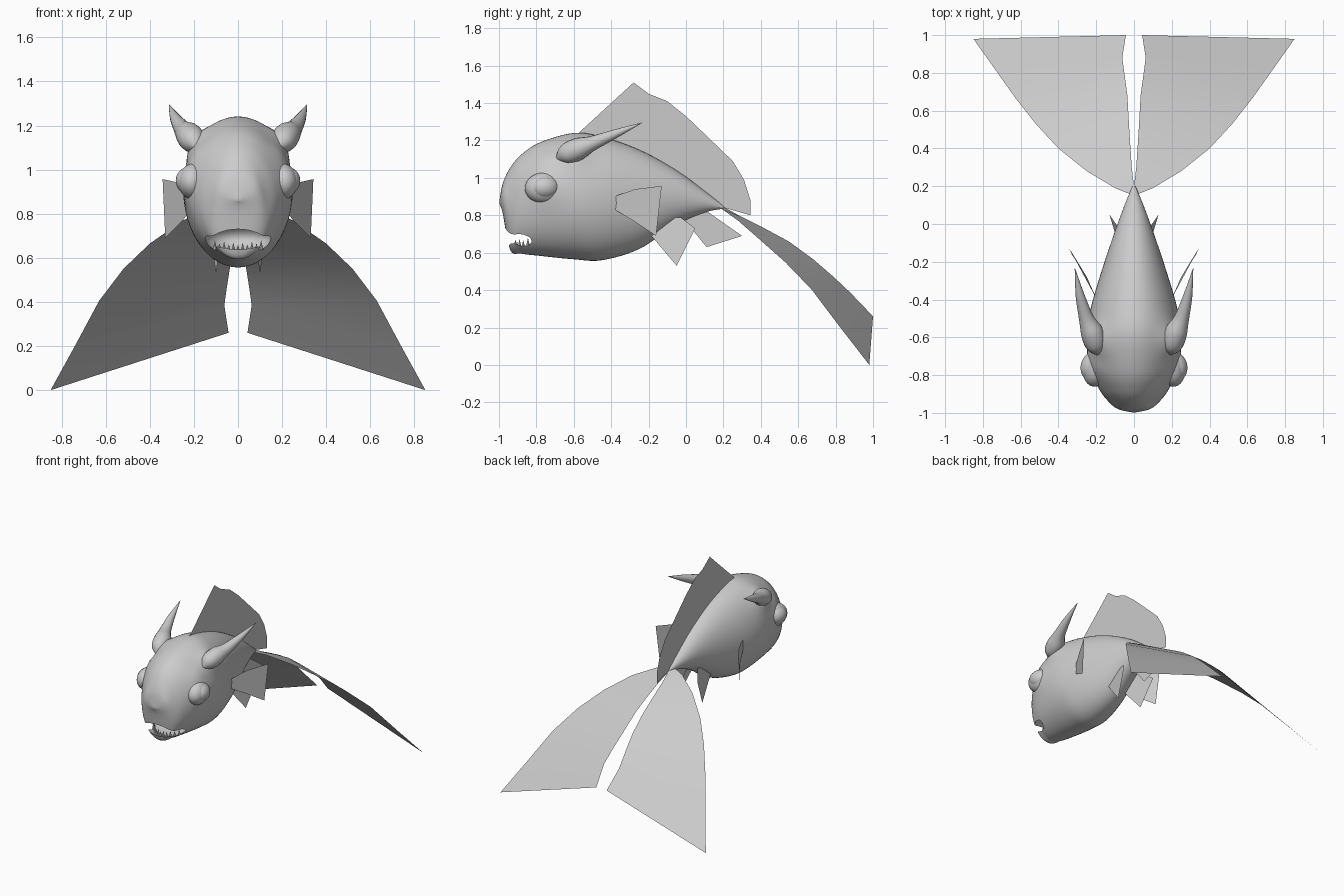
import bpy, math
from mathutils import Vector

cube = bpy.data.objects.get("Cube")
if cube:
    bpy.data.objects.remove(cube, do_unlink=True)

grey = bpy.data.materials.new("plain grey")
grey.use_nodes = True
grey.diffuse_color = (0.6, 0.6, 0.6, 1)
grey.node_tree.nodes["Principled BSDF"].inputs["Base Color"].default_value = (0.6, 0.6, 0.6, 1)


def make(name, verts, faces, smooth=True):
    me = bpy.data.meshes.new(name)
    me.from_pydata([tuple(v) for v in verts], [], faces)
    me.update()
    me.materials.append(grey)
    ob = bpy.data.objects.new(name, me)
    bpy.context.collection.objects.link(ob)
    if smooth:
        smooth_object(ob)
    return ob


def smooth_object(ob):
    bpy.ops.object.select_all(action='DESELECT')
    ob.select_set(True)
    bpy.context.view_layer.objects.active = ob
    bpy.ops.object.shade_smooth_by_angle(angle=math.radians(40))


def loft(name, rings):
    """Skin a list of equal rings and close both ends."""
    n = len(rings[0])
    verts = [v for r in rings for v in r]
    faces = [(i * n + j, i * n + (j + 1) % n, (i + 1) * n + (j + 1) % n, (i + 1) * n + j)
             for i in range(len(rings) - 1) for j in range(n)]
    faces.append(tuple(reversed(range(n))))
    faces.append(tuple(range(len(verts) - n, len(verts))))
    return make(name, verts, faces)


def spline(pts, steps):
    """Catmull-Rom interpolation of tuples."""
    p = [Vector(q) for q in pts]
    p = [p[0]] + p + [p[-1]]
    out = []
    for i in range(1, len(p) - 2):
        a, b, c, d = p[i - 1:i + 3]
        for s in range(steps):
            t = s / steps
            out.append(0.5 * (2 * b + (c - a) * t + (2 * a - 5 * b + 4 * c - d) * t * t
                              + (3 * b - a - 3 * c + d) * t ** 3))
    return out + [p[-1]]


def tube(name, pts, sides=16, steps=5):
    """Round tapered tube through (x, y, z, radius) points."""
    path = spline(pts, steps)
    rings = []
    for i, p in enumerate(path):
        along = (path[min(i + 1, len(path) - 1)] - path[max(i - 1, 0)]).to_3d().normalized()
        u = along.cross(Vector((0, 0, 1))).normalized()
        v = u.cross(along)
        rings.append([p.to_3d() + p.w * (u * math.cos(a) - v * math.sin(a))
                      for a in (k * math.tau / sides for k in range(sides))])
    return loft(name, rings)


def ellipsoid(name, centre, radii, tilt=0):
    bpy.ops.mesh.primitive_uv_sphere_add(segments=32, ring_count=20, location=centre,
                                         rotation=(0, 0, tilt))
    ob = bpy.context.object
    ob.name = name
    ob.scale = radii
    ob.data.materials.append(grey)
    smooth_object(ob)
    return ob


# Body: oval sections given as (y, top, bottom, half width)
profile = [(-.997, .88, .86, .012), (-.98, .97, .81, .085), (-.94, 1.055, .615, .135),
           (-.88, 1.125, .595, .18), (-.78, 1.19, .583, .22), (-.6, 1.24, .565, .247),
           (-.45, 1.22, .56, .23), (-.25, 1.15, .62, .172), (-.05, 1.04, .75, .105),
           (.1, .93, .815, .05), (.2, .85, .835, .008)]
# Soft swellings around the eyes and brows: centre, spread, height
bumps = [((.22, -.75, .95), .1, .02), ((.2, -.62, 1.13), .08, .03), ((.19, -.76, 1.07), .06, .012)]
N = 64
rings = []
for s in spline(profile, 6):
    y, top, bottom, w = s
    mid, half = (top + bottom) / 2, (top - bottom) / 2
    ring = []
    for k in range(N):
        a = k * math.tau / N
        v = Vector((w * math.cos(a), y, mid + half * math.sin(a)))
        out = Vector((math.cos(a), 0, math.sin(a)))
        lift = 0
        for c, spread, height in bumps:
            d = Vector((abs(v.x), v.y, v.z)) - Vector(c)
            lift += height * math.exp(-d.length_squared / spread ** 2)
        ring.append(v + out * lift)
    rings.append(ring)
body = loft("body", [list(reversed(r)) for r in rings])

# Mouth: a wedge-shaped opening and a hollow behind the lips
mouth = [(-1.2, .86), (-.98, .805), (-.93, .783), (-.88, .767), (-.82, .74), (-.785, .71),
         (-.78, .685), (-.80, .66), (-.85, .645), (-.93, .632), (-1.2, .622)]
wedge = loft("mouth_cutter", [[Vector((x, y, z)) for y, z in mouth] for x in (-.5, .5)])
hollow = ellipsoid("hollow_cutter", (0, -.84, .69), (.15, .15, .075))
for cutter in (wedge, hollow):
    cutter.hide_render = True
    bpy.context.view_layer.objects.active = body
    cut = body.modifiers.new("cut", 'BOOLEAN')
    cut.object = cutter
    cut.solver = 'EXACT'
    bpy.ops.object.modifier_apply(modifier="cut")
    bpy.data.objects.remove(cutter, do_unlink=True)
smooth_object(body)


# Teeth: cones set along curved gum lines
def tooth(name, x, y, z, radius, height):
    bpy.ops.mesh.primitive_cone_add(vertices=8, radius1=radius, radius2=0, depth=abs(height),
                                    location=(x, y, z + height / 2),
                                    rotation=(math.pi if height < 0 else 0, 0, 0))
    ob = bpy.context.object
    ob.name = name
    ob.data.materials.append(grey)
    smooth_object(ob)


for i in range(-5, 6):
    t = i / 5
    tooth("upper_tooth", .135 * t, -.915 + .095 * t * t, .79 - .03 * t * t, .015,
          -.055 if i % 2 else -.042)
    tooth("lower_tooth", .105 * t, -.915 + .07 * t * t, .625 + .01 * t * t, .01,
          .045 if i % 2 else .035)

# Paired parts: eyes, horns, side fins and tail lobes
pectoral = [(.195, -.405, .845), (.197, -.40, .895), (.265, -.27, .94), (.342, -.13, .957),
            (.33, -.16, .69), (.25, -.28, .77)]
pelvic = [(.075, -.185, .69), (.1, -.05, .53), (.13, .05, .73), (.075, -.03, .79), (.07, -.13, .78)]
outer = [(.0, .15, .85), (.1, .19, .835), (.25, .28, .77), (.4, .40, .665), (.52, .53, .55),
         (.63, .67, .405), (.74, .825, .20), (.85, .98, .0)]
inner = [(.0, .2, .845), (.012, .3, .79), (.02, .42, .73), (.028, .55, .66), (.035, .68, .565),
         (.05, .79, .47), (.062, .88, .385), (.043, 1.0, .26)]
for side, s in (("left", 1), ("right", -1)):
    def flip(pts):
        return [(s * p[0],) + tuple(p[1:]) for p in pts]

    ellipsoid(side + "_eyelid", (s * .195, -.755, .945), (.073, .108, .085), s * .25)
    ellipsoid(side + "_eye", (s * .215, -.755, .95), (.067, .08, .065), s * .25)
    tube(side + "_horn", flip([(.185, -.69, 1.1, .01), (.2, -.645, 1.125, .053),
                               (.222, -.575, 1.155, .06), (.252, -.5, 1.185, .04),
                               (.285, -.38, 1.235, .024), (.313, -.235, 1.295, .001)]))
    make(side + "_pectoral_fin", flip(pectoral), [tuple(range(len(pectoral)))], False)
    make(side + "_pelvic_fin", flip(pelvic), [tuple(range(len(pelvic)))], False)
    n = len(outer)
    make(side + "_tail_lobe", flip(outer + inner),
         [(i, i + 1, n + i + 1, n + i)[::s] for i in range(n - 1)])

# Fins on the centre line, as flat sheets
dorsal = [(-.58, 1.235), (-.28, 1.51), (-.2, 1.45), (-.1, 1.41), (0, 1.33), (.12, 1.215),
          (.25, 1.09), (.31, .99), (.345, .88), (.345, .8), (.19, .845), (.1, .9),
          (-.05, 1.0), (-.25, 1.12), (-.45, 1.2)]
anal = [(-.02, .79), (.1, .83), (.3, .69), (.11, .63)]
for name, pts in (("dorsal_fin", dorsal), ("anal_fin", anal)):
    make(name, [(0, y, z) for y, z in pts], [tuple(range(len(pts)))], False)
